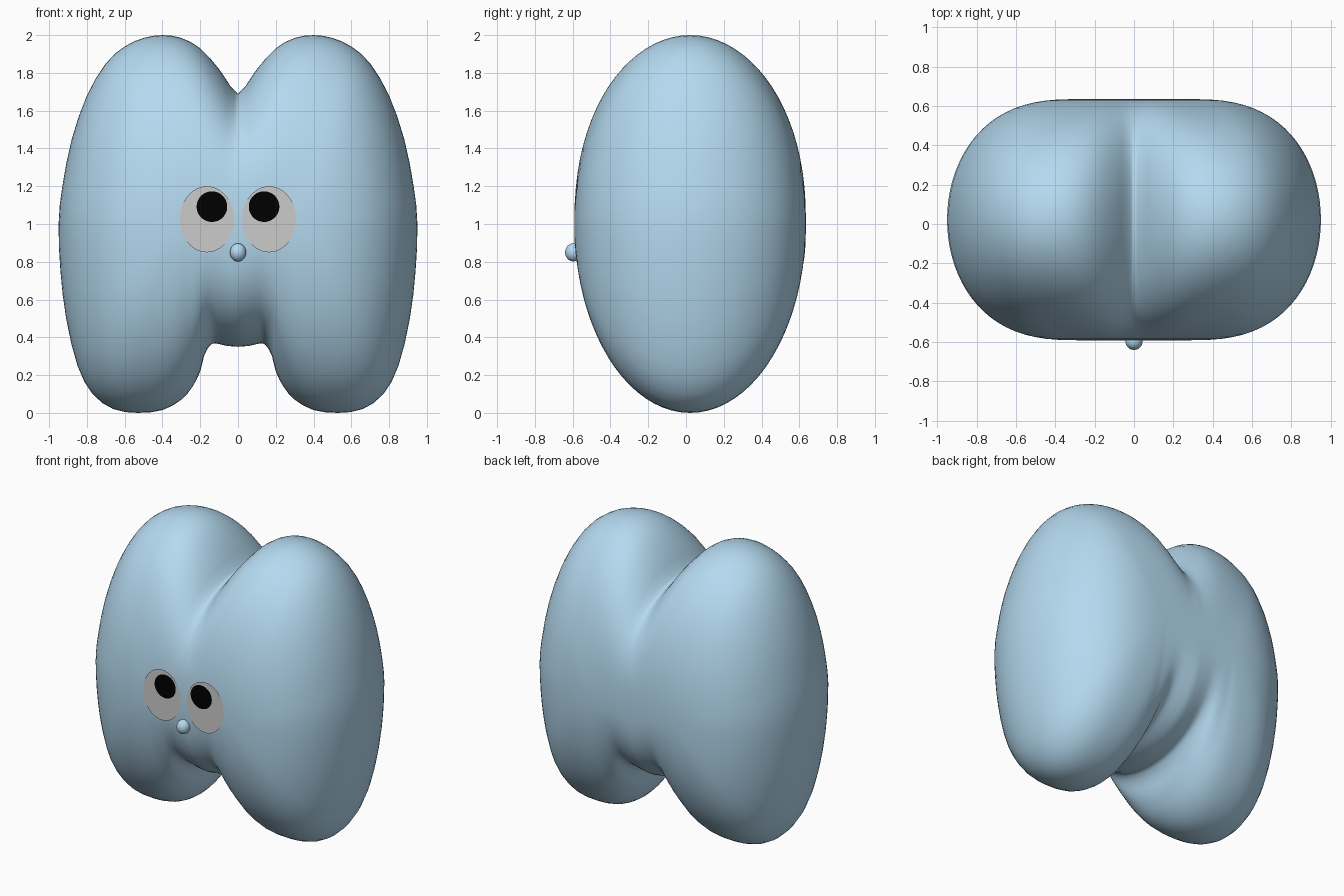
import bpy, bmesh
from math import sin, cos, pi, tau

if "Cube" in bpy.data.objects:
    bpy.data.objects.remove(bpy.data.objects["Cube"])

BODY_Y, DEPTH = 0.022, 0.613

def material(name, color):
    m = bpy.data.materials.new(name)
    m.diffuse_color = (*color, 1)
    m.use_nodes = True
    m.node_tree.nodes["Principled BSDF"].inputs["Base Color"].default_value = m.diffuse_color
    return m

blue = material("soft_blue", (0.46, 0.70, 0.87))
black = material("black", (0, 0, 0))

def finish(bm, name, mat=None, smooth=True):
    mesh = bpy.data.meshes.new(name)
    bm.to_mesh(mesh)
    bm.free()
    for p in mesh.polygons:
        p.use_smooth = smooth
    if mat:
        mesh.materials.append(mat)
    ob = bpy.data.objects.new(name, mesh)
    bpy.context.collection.objects.link(ob)
    return ob

# Right half of the front outline, from the top notch round to the arch
half = [(0, 1.69), (.04, 1.73), (.1, 1.82), (.2, 1.93), (.3, 1.985), (.4, 2),
        (.5, 1.985), (.6, 1.94), (.7, 1.85), (.8, 1.68), (.88, 1.45), (.93, 1.2),
        (.95, 1), (.94, .75), (.91, .5), (.85, .25), (.77, .1), (.66, .02),
        (.53, 0), (.4, .015), (.3, .07), (.24, .14), (.2, .22), (.18, .3),
        (.15, .355), (.12, .368), (.06, .355), (0, .35)]

def refine(pts):
    # Insert smooth midpoints between the outline points
    out = []
    for i in range(len(pts) - 1):
        a, b, c, d = (pts[max(0, min(len(pts) - 1, i + j))] for j in (-1, 0, 1, 2))
        out.append(b)
        out.append(tuple((9 * (b[k] + c[k]) - a[k] - d[k]) / 16 for k in (0, 1)))
    return out + [pts[-1]]

outline = refine(half)
n = len(outline)
# Each outline point shrinks towards a short horizontal core line at z = 1;
# the bridge between the lobes shrinks more slowly, so the clefts fade out
weight = [min(1, min(k, n - 1 - k) / 13) for k in range(n)]
loop = [(x, z, 0.28 * w, 0.72 + 0.28 * w) for (x, z), w in zip(outline, weight)]
loop += [(-x, z, -c, p) for x, z, c, p in reversed(loop[1:-1])]

# Body: outline slices stacked from front to back
bm = bmesh.new()
STEPS = 40
rings = []
for i in range(STEPS + 1):
    a = pi * (i / STEPS - 0.5)
    s, y = max(0, cos(a)), BODY_Y + DEPTH * sin(a)
    if i in (0, STEPS):
        s = 0
    rings.append([bm.verts.new((c + (x - c) * s ** 0.75, y, 1 + (z - 1) * s ** p))
                  for x, z, c, p in loop])
for r0, r1 in zip(rings, rings[1:]):
    for k in range(len(loop)):
        j = (k + 1) % len(loop)
        bm.faces.new((r0[k], r0[j], r1[j], r1[k]))
bmesh.ops.remove_doubles(bm, verts=bm.verts, dist=1e-4)
bmesh.ops.recalc_face_normals(bm, faces=bm.faces)
finish(bm, "body", blue)

def disc(name, x, y, z, rx, rz, mat=None):
    bm = bmesh.new()
    bm.faces.new([bm.verts.new((x + rx * cos(tau * i / 48), y, z + rz * sin(tau * i / 48)))
                  for i in range(48)])
    finish(bm, name, mat, smooth=False)

# Eyes and pupils
for side, label in ((-1, "left"), (1, "right")):
    disc(label + "_eye", side * 0.165, -0.595, 1.025, 0.143, 0.175)
    disc(label + "_pupil", side * 0.138, -0.599, 1.092, 0.081, 0.081, black)

# Nose
bm = bmesh.new()
bmesh.ops.create_uvsphere(bm, u_segments=32, v_segments=16, radius=1)
bmesh.ops.scale(bm, vec=(0.043, 0.043, 0.048), verts=bm.verts)
bmesh.ops.translate(bm, vec=(0, -0.597, 0.85), verts=bm.verts)
finish(bm, "nose", blue)
